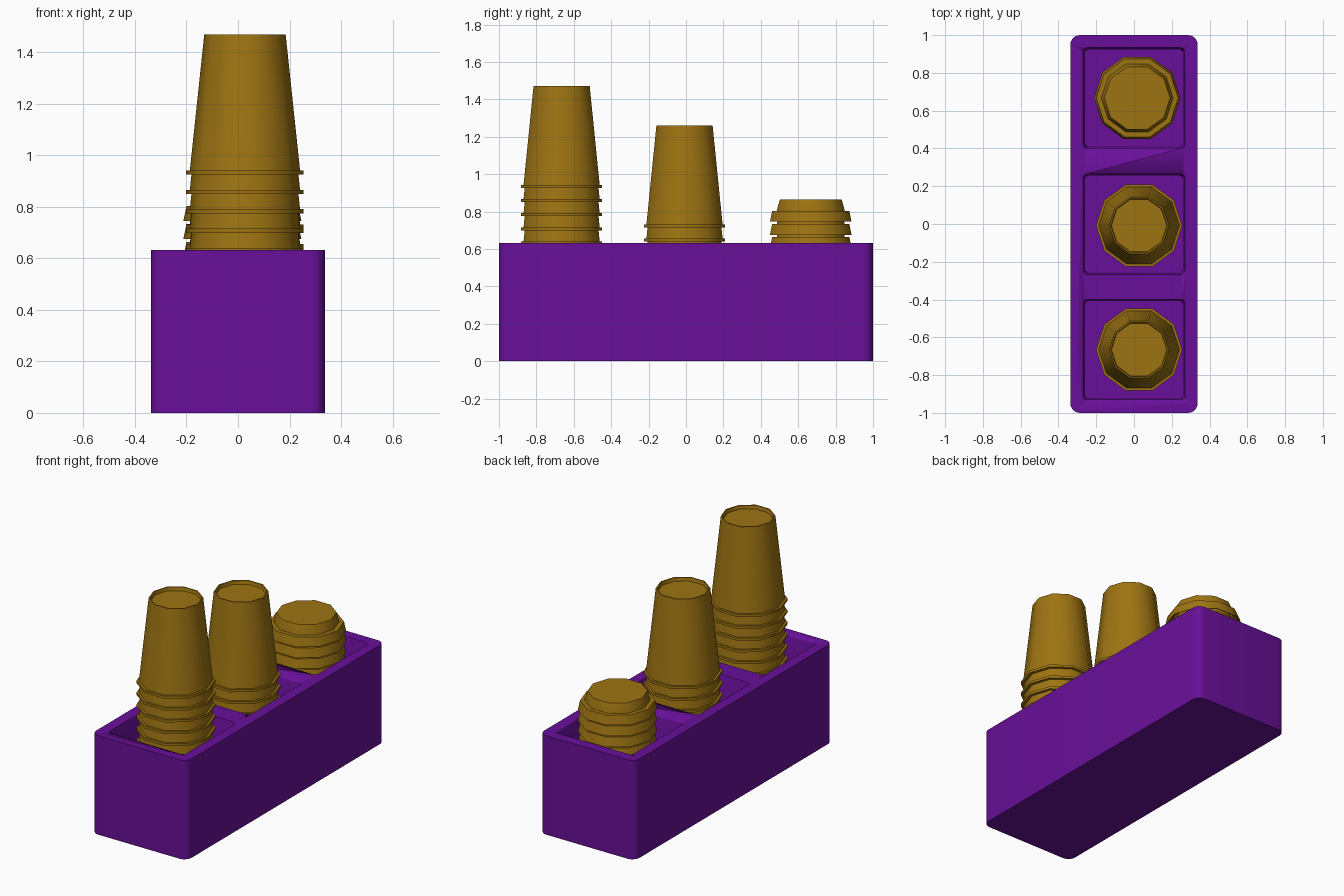
import bpy, bmesh, math

if "Cube" in bpy.data.objects:
    bpy.data.objects.remove(bpy.data.objects["Cube"])


def material(name, rgb):
    m = bpy.data.materials.new(name)
    m.diffuse_color = (*rgb, 1)
    m.use_nodes = True
    m.node_tree.nodes["Principled BSDF"].inputs["Base Color"].default_value = m.diffuse_color
    return m


PURPLE = material("purple", (0.14, 0.005, 0.32))
GOLD = material("gold", (0.34, 0.175, 0.006))


def finish(name, bm, mat, angle):
    bmesh.ops.recalc_face_normals(bm, faces=bm.faces)
    me = bpy.data.meshes.new(name)
    bm.to_mesh(me)
    bm.free()
    me.materials.append(mat)
    ob = bpy.data.objects.new(name, me)
    bpy.context.collection.objects.link(ob)
    bpy.ops.object.select_all(action='DESELECT')
    ob.select_set(True)
    bpy.context.view_layer.objects.active = ob
    bpy.ops.object.shade_smooth_by_angle(angle=math.radians(angle))
    return ob


def rounded_ring(hx, hy, r, seg=5):
    pts = []
    for k, (sx, sy) in enumerate(((1, 1), (-1, 1), (-1, -1), (1, -1))):
        for i in range(seg + 1):
            a = math.pi / 2 * (k + i / seg)
            pts.append((sx * (hx - r) + r * math.cos(a), sy * (hy - r) + r * math.sin(a)))
    return pts


def loft(name, levels, mat, y=0):
    """Capped block through rounded rectangles (half x, half y, radius, z)."""
    bm = bmesh.new()
    rings = [[bm.verts.new((px, py + y, z)) for px, py in rounded_ring(hx, hy, r)]
             for hx, hy, r, z in levels]
    n = len(rings[0])
    for a, b in zip(rings, rings[1:]):
        for i in range(n):
            bm.faces.new((a[i], a[(i + 1) % n], b[(i + 1) % n], b[i]))
    bm.faces.new(rings[0][::-1])
    bm.faces.new(rings[-1])
    return finish(name, bm, mat, 30)


def turned(name, profile, x, y, z, sides=10):
    """Ten-sided shell: profile (radius, height), first and last points are on the axis."""
    bm = bmesh.new()
    first, last = [bm.verts.new((x, y, z + h)) for h in (profile[0][1], profile[-1][1])]
    rings = [[bm.verts.new((x + r * math.cos(math.tau * i / sides),
                            y + r * math.sin(math.tau * i / sides), z + h))
              for i in range(sides)] for r, h in profile[1:-1]]
    for i in range(sides):
        j = (i + 1) % sides
        bm.faces.new((first, rings[0][j], rings[0][i]))
        for a, b in zip(rings, rings[1:]):
            bm.faces.new((a[i], a[j], b[j], b[i]))
        bm.faces.new((last, rings[-1][i], rings[-1][j]))
    return finish(name, bm, GOLD, 37)


# Holder tray with three deep pockets
TOP, FLOOR = 0.632, 0.06
tray = loft("holder_tray", [(0.337, 1, 0.05, 0), (0.337, 1, 0.05, TOP)], PURPLE)
for y in (-0.665, 0, 0.667):
    cutter = loft("pocket_cutter", [(0.26, 0.257, 0.02, FLOOR),
                                    (0.267, 0.264, 0.02, TOP - 0.006),
                                    (0.273, 0.269, 0.025, TOP + 0.006)], PURPLE, y)
    cutter.hide_render = True
    mod = tray.modifiers.new("pocket", 'BOOLEAN')
    mod.object, mod.operation, mod.solver = cutter, 'DIFFERENCE', 'EXACT'
    bpy.context.view_layer.objects.active = tray
    bpy.ops.object.modifier_apply(modifier=mod.name)
    bpy.data.objects.remove(cutter)

# Upside-down cup: recessed base on top, tapered wall, lip at the bottom
CUP = [(0, -0.022), (0.146, -0.022), (0.15, 0), (0.158, 0), (0.214, -0.528), (0.228, -0.528),
       (0.228, -0.544), (0.209, -0.544), (0.151, -0.028), (0, -0.028)]
# Lid: shallow dome above a flared brim
LID = [(0, 0), (0.174, 0), (0.189, -0.052), (0.19, -0.06), (0.217, -0.06), (0.229, -0.118),
       (0.224, -0.118), (0.212, -0.066), (0.185, -0.066), (0.17, -0.006), (0, -0.006)]


def stack(name, profile, x, y, top, pitch):
    k = 0
    while top - k * pitch + min(h for _, h in profile) > FLOOR:
        turned(f"{name}_{k + 1}", profile, x, y, top - k * pitch, 10)
        k += 1


stack("tall_stack_cup", CUP, 0.027, -0.665, 1.47, 0.0755)
stack("short_stack_cup", CUP, 0.027, -0.008, 1.26, 0.0755)
stack("lid", LID, 0.017, 0.667, 0.864, 0.07)
